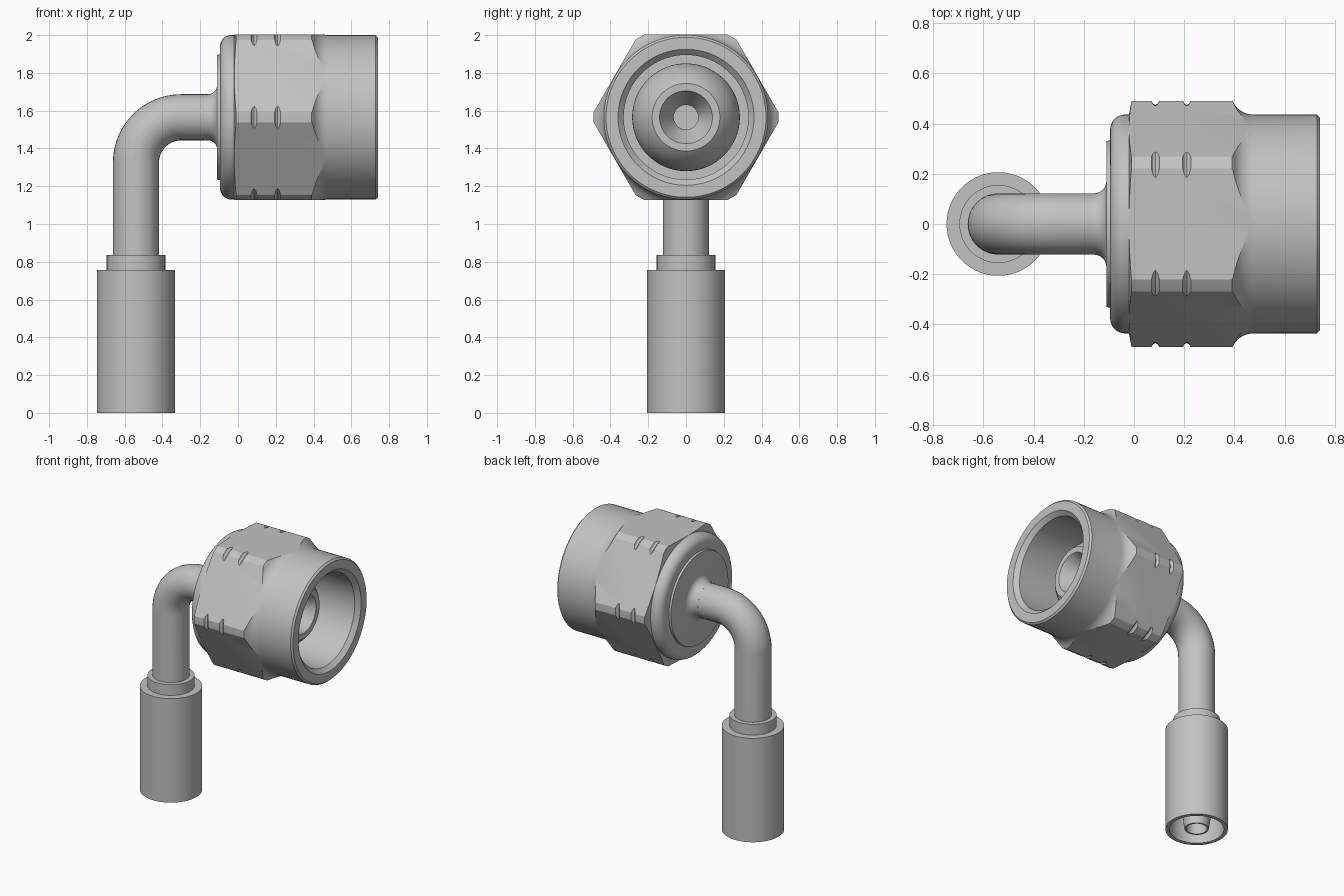
import bpy, bmesh, math
from mathutils import Matrix, Vector

cube = bpy.data.objects.get("Cube")
if cube:
    bpy.data.objects.remove(cube)

AXIS_Z = 1.565      # height of the nut axis
TUBE_X = -0.54      # position of the hose axis
TUBE_R = 0.122
APOTHEM = 0.437

steel = bpy.data.materials.new("grey steel")
steel.use_nodes = True
GREY = (0.54, 0.54, 0.54, 1)
steel.diffuse_color = GREY
steel.node_tree.nodes["Principled BSDF"].inputs["Base Color"].default_value = GREY

# Local z becomes the nut axis (+x), or the upright hose axis
NUT = Matrix.Translation((0, 0, AXIS_Z)) @ Matrix.Rotation(math.pi / 2, 4, 'Y')
HOSE = Matrix.Translation((TUBE_X, 0, 0))


def select(ob):
    bpy.ops.object.select_all(action='DESELECT')
    ob.select_set(True)
    bpy.context.view_layer.objects.active = ob


def smooth(ob):
    select(ob)
    bpy.ops.object.shade_smooth_by_angle(angle=math.radians(28))


def add_object(name, bm, frame):
    bmesh.ops.recalc_face_normals(bm, faces=bm.faces)
    bm.transform(frame)
    mesh = bpy.data.meshes.new(name)
    bm.to_mesh(mesh)
    bm.free()
    mesh.materials.append(steel)
    ob = bpy.data.objects.new(name, mesh)
    bpy.context.collection.objects.link(ob)
    return ob


def lathe(name, profile, frame, steps=96):
    """Revolve a closed (axial, radius) profile."""
    bm = bmesh.new()
    verts = [bm.verts.new((r, 0, a)) for a, r in profile]
    edges = [bm.edges.new((v, verts[i - 1])) for i, v in enumerate(verts)]
    bmesh.ops.spin(bm, geom=verts + edges, cent=(0, 0, 0), axis=(0, 0, 1),
                   angle=2 * math.pi, steps=steps)
    bmesh.ops.remove_doubles(bm, verts=bm.verts, dist=1e-5)
    bmesh.ops.delete(bm, geom=[e for e in bm.edges if not e.link_faces], context='EDGES')
    return add_object(name, bm, frame)


def arc(a, r, radius, start, end, n=8):
    """Points on a circle centred at (a, r); angles in degrees."""
    steps = [math.radians(start + (end - start) * i / n) for i in range(n + 1)]
    return [(a + radius * math.cos(t), r + radius * math.sin(t)) for t in steps]


# Hexagonal swivel nut: turned blank with corner grooves, cut by a hex prism
body = APOTHEM - 0.0015
corner = 0.49
blank = arc(-0.035, body - 0.06, 0.06, 180, 90)
blank += [(-0.02, body), (-0.01, corner)]
for groove in (0.085, 0.21):
    blank += [(groove - 0.016, corner), (groove - 0.009, 0.479), (groove, 0.474),
              (groove + 0.009, 0.479), (groove + 0.016, corner)]
blank += [(0.39, corner)] + arc(0.475, body + 0.09, 0.09, 205, 270, 6)
blank += [(0.728, body), (0.74, body - 0.012), (0.74, 0.36), (0.71, 0.33), (-0.095, 0.33)]
nut = lathe("swivel_nut", blank, NUT)

bm = bmesh.new()
bmesh.ops.create_cone(bm, cap_ends=True, segments=6, depth=4,
                      radius1=APOTHEM / math.cos(math.pi / 6),
                      radius2=APOTHEM / math.cos(math.pi / 6))
# Put two hex corners on the y axis so flats face up and down
on_y = any(abs(v.co.x) < 1e-4 for v in bm.verts)
if not on_y:
    bm.transform(Matrix.Rotation(math.pi / 6, 4, 'Z'))
hex_prism = add_object("hex_cutter", bm, NUT)
hex_prism.hide_render = True
cut = nut.modifiers.new("hex_flats", 'BOOLEAN')
cut.operation = 'INTERSECT'
cut.solver = 'EXACT'
cut.object = hex_prism
select(nut)
bpy.ops.object.modifier_apply(modifier=cut.name)
bpy.data.objects.remove(hex_prism)
smooth(nut)

# Ball-nosed seat with back flange, tube fillet and conical bore
seat = [(-0.18, 0), (-0.18, TUBE_R)]
seat += arc(-0.16, TUBE_R + 0.05, 0.05, 270, 360)
seat += [(-0.11, 0.33), (-0.1, 0.332), (0.2, 0.332), (0.2, 0.285)]
seat += arc(0.31, 0, 0.285, 90, 39, 12)
seat += [(0.53, 0.14), (0.4, 0.065), (-0.1, 0.065), (-0.1, 0)]
smooth(lathe("ball_seat", seat, NUT))

# Bent tube
bend = 0.24
path = [(TUBE_X, 0.52)]
path += arc(TUBE_X + bend, AXIS_Z - bend, bend, 180, 90, 24)
path += [(-0.15, AXIS_Z)]
curve = bpy.data.curves.new("bent_tube", 'CURVE')
curve.dimensions = '3D'
curve.bevel_depth = TUBE_R
curve.bevel_resolution = 14
curve.use_fill_caps = True
spline = curve.splines.new('POLY')
spline.points.add(len(path) - 1)
for point, (x, z) in zip(spline.points, path):
    point.co = (x, 0, z, 1)
curve.materials.append(steel)
tube = bpy.data.objects.new("bent_tube", curve)
bpy.context.collection.objects.link(tube)
select(tube)
bpy.ops.object.convert(target='MESH')
smooth(bpy.context.view_layer.objects.active)

# Crimp sleeve with collar, open at the bottom
smooth(lathe("crimp_sleeve", [(0, 0.206), (0.757, 0.206), (0.757, 0.155), (0.835, 0.155),
                              (0.835, 0.1), (0.5, 0.1), (0.5, 0.18), (0, 0.18)], HOSE))

# Hose insert inside the sleeve
smooth(lathe("hose_insert", [(0.005, 0.068), (0.005, 0.08), (0.1, 0.094), (0.55, 0.094),
                             (0.55, 0.068)], HOSE, 64))
